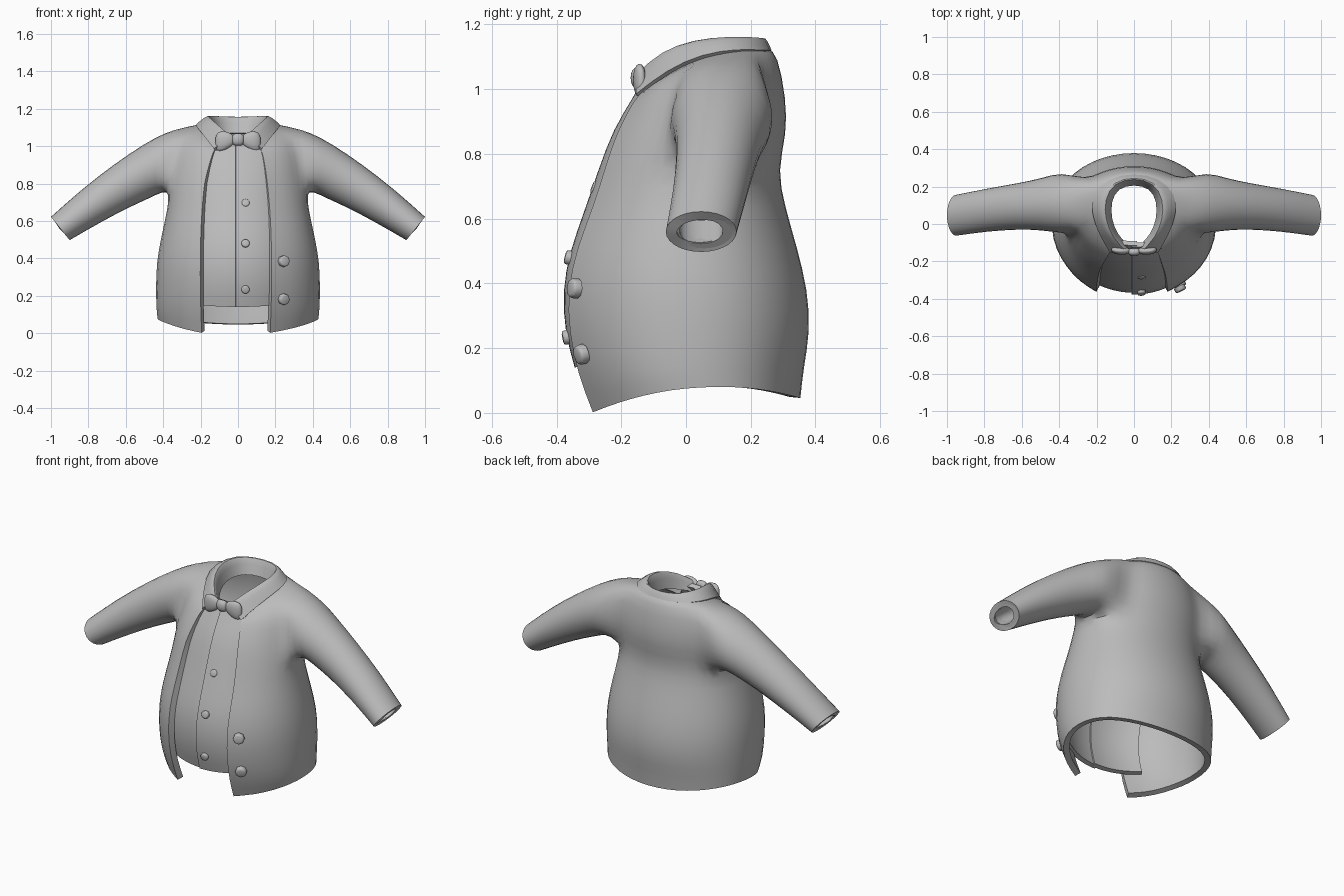
import bpy, bmesh, math
from mathutils import Vector, Matrix

if "Cube" in bpy.data.objects:
    bpy.data.objects.remove(bpy.data.objects["Cube"])

cloth = bpy.data.materials.new("grey_cloth")
cloth.diffuse_color = (0.5, 0.5, 0.5, 1)
cloth.use_nodes = True
cloth.node_tree.nodes["Principled BSDF"].inputs["Base Color"].default_value = cloth.diffuse_color


def make(name, bm, mirror=False, sub=0, thick=0.0, angle=40):
    """Turn a bmesh into a finished, smooth-shaded object."""
    bmesh.ops.recalc_face_normals(bm, faces=bm.faces)
    me = bpy.data.meshes.new(name)
    bm.to_mesh(me)
    bm.free()
    me.materials.append(cloth)
    ob = bpy.data.objects.new(name, me)
    bpy.context.collection.objects.link(ob)
    if mirror:
        m = ob.modifiers.new("mirror", 'MIRROR')
        m.use_clip = True
    if sub:
        s = ob.modifiers.new("smooth", 'SUBSURF')
        s.levels = s.render_levels = sub
        s.boundary_smooth = 'PRESERVE_CORNERS'
    if thick:
        t = ob.modifiers.new("thickness", 'SOLIDIFY')
        t.thickness, t.offset = thick, -1
    bpy.ops.object.select_all(action='DESELECT')
    ob.select_set(True)
    bpy.context.view_layer.objects.active = ob
    for mod in list(ob.modifiers):
        bpy.ops.object.modifier_apply(modifier=mod.name)
    bpy.ops.object.shade_smooth_by_angle(angle=math.radians(angle))
    return ob


def grid(bm, rows, skip=lambda r, c: False):
    """Quads between rows of points; returns the vertices."""
    vs = [[bm.verts.new(p) for p in row] for row in rows]
    for r in range(len(vs) - 1):
        for c in range(len(vs[0]) - 1):
            if not skip(r, c):
                bm.faces.new((vs[r][c], vs[r][c + 1], vs[r + 1][c + 1], vs[r + 1][c]))
    return vs


# Jacket body: z front, z back, half width, y front, y back, x of front edge, side lift
BODY = [(0.0, .045, .436, -.315, .357, .172, .062), (.12, .14, .443, -.365, .367, .177, 0),
        (.25, .25, .445, -.395, .388, .18, 0), (.38, .38, .441, -.400, .380, .18, 0),
        (.51, .51, .417, -.372, .347, .178, 0), (.64, .64, .386, -.318, .308, .172, 0),
        (.76, .75, .368, -.278, .285, .162, 0), (.86, .86, .358, -.242, .314, .15, 0),
        (.93, .97, .347, -.200, .312, .138, .01), (.98, 1.11, .305, -.168, .285, .125, .045),
        (1.0, 1.125, .18, -.14, .255, .10, .05)]
COLS = 10


def body_row(i):
    zf, zb, w, yf, yb, xe, lift = BODY[i]
    p0 = math.asin(xe / w)
    row = []
    for k in range(COLS + 1):
        p = p0 + (math.pi - p0) * k / COLS
        x = 0 if k == COLS else w * math.sin(p)
        c = math.cos(p)
        if c < 0:                       # slightly squarer back
            c = -abs(c) ** .88
        y = (yf + yb) / 2 + (yf - yb) / 2 * c
        z = zf + (zb - zf) * (1 - math.cos(p)) / 2
        z += lift * (math.sin(p) ** 2 - math.sin(p0) ** 2 * (1 - k / COLS))
        row.append((x, y, z))
    return row


# Armhole block of the body and the sleeve that grows out of it
R0, R1, C0, C1 = 6, 9, 3, 7
bm = bmesh.new()
v = grid(bm, [body_row(i) for i in range(len(BODY))],
         lambda r, c: R0 <= r < R1 and C0 <= c < C1)
loop = ([v[R1][c] for c in range(C0, C1)] + [v[r][C1] for r in range(R1, R0, -1)]
        + [v[R0][c] for c in range(C1, C0, -1)] + [v[r][C0] for r in range(R0, R1)])
# top x, top z, bottom x, bottom z, y centre, y radius
SLEEVE = [(.38, 1.078, .405, .757, .115, .170), (.51, 1.008, .47, .722, .106, .143),
          (.66, .905, .58, .675, .095, .127), (.83, .775, .74, .59, .075, .118),
          (1.0, .622, .90, .497, .047, .113)]
n = len(loop)


def sleeve_ring(b, station, scale=1.0, shift=0.0):
    tx, tz, bx, bz, yc, ry = station
    mid = Vector(((tx + bx) / 2 - shift * .77, yc, (tz + bz) / 2 + shift * .64))
    up = Vector(((tx - bx) / 2, 0, (tz - bz) / 2)) * 1.03
    ang = [math.pi / 2 - (k - 2) * 2 * math.pi / n for k in range(n)]
    return [b.verts.new(mid + (up * math.sin(a) + Vector((0, ry * math.cos(a), 0))) * scale)
            for a in ang]


def bridge(b, p, q):
    for k in range(n):
        j = (k + 1) % n
        b.faces.new((p[k], p[j], q[j], q[k]))


for station in SLEEVE:
    ring = sleeve_ring(bm, station)
    bridge(bm, loop, ring)
    loop = ring
jacket = make("jacket", bm, mirror=True, sub=1, thick=.034)
# the wearer's right front edge opens a little wider
for p in jacket.data.vertices:
    if p.co.x < 0 and p.co.y < -.08 and p.co.z < 1:
        near = max(0, min(1, 1 - (-p.co.x - .19) / .18))
        p.co.x -= .022 * near * min(1, (1 - p.co.z) / .2)

# Cuff rims: flat ring with a narrow hole, running back into the sleeve
bm = bmesh.new()
rings = [sleeve_ring(bm, SLEEVE[-1], s, d) for s, d in ((.88, .002), (.6, .002), (.66, .12))]
bridge(bm, rings[0], rings[1])
bridge(bm, rings[1], rings[2])
make("cuff_rims", bm, mirror=True)

# Shirt front: z, y at the middle, curve half width
SHIRT = [(.14, -.335, .41), (.25, -.366, .41), (.38, -.373, .41), (.50, -.350, .39),
         (.62, -.306, .36), (.75, -.262, .34), (.88, -.215, .33), (.98, -.150, .30),
         (1.05, -.115, .22)]


def shirt_panel(name, x0, x1, lift):
    b = bmesh.new()
    rows = []
    for z, y, w in SHIRT:
        f = 1 if z < .8 else 1 - (z - .8) * 2.2
        xs = [x0 + (x1 - x0) * k / 6 for k in range(7)]
        xs = [x if abs(x) < .02 else x * f for x in xs]
        rows.append([(x, (y - lift) * math.sqrt(1 - (x / w) ** 2),
                      z + .25 * x * x * (z < .2)) for x in xs])
    grid(b, rows)
    make(name, b, sub=1, thick=.026)


shirt_panel("shirt_under_panel", .015, -.265, 0)
shirt_panel("shirt_button_panel", -.012, .25, .009)

# Collar: outer lower edge, fold, inner edge from the front to the back
COLLAR = [((.128, -.155, .985), (.035, -.148, 1.062), (.035, -.11, 1.01)),
          ((.185, -.06, 1.06), (.108, -.08, 1.128), (.09, -.055, 1.03)),
          ((.228, .05, 1.11), (.15, .02, 1.163), (.122, .03, 1.06)),
          ((.224, .16, 1.125), (.155, .13, 1.172), (.122, .12, 1.07)),
          ((.135, .25, 1.12), (.105, .222, 1.168), (.088, .192, 1.07)),
          ((0, .272, 1.12), (0, .247, 1.162), (0, .212, 1.07))]
bm = bmesh.new()
rows = []
for o, t, i in COLLAR:
    o, t, i = Vector(o), Vector(t), Vector(i)
    rows.append([o, o.lerp(t, .55) + Vector((0, 0, .008)), t, t.lerp(i, .4), i])
grid(bm, rows)
make("collar", bm, mirror=True, sub=1, thick=.02)


# Bow tie: flared wings and a knot
def block(name, ends, mirror, sub):
    b = bmesh.new()
    rings = []
    for x, y, z, hy, hz in ends:
        rings.append([b.verts.new((x, y + sy * hy, z + sz * hz))
                      for sy, sz in ((-1, -1), (1, -1), (1, 1), (-1, 1))])
    for p, q in zip(rings, rings[1:]):
        for k in range(4):
            b.faces.new((p[k], p[(k + 1) % 4], q[(k + 1) % 4], q[k]))
    b.faces.new(rings[0])
    b.faces.new(rings[-1])
    make(name, b, mirror, sub, angle=60)


block("bow_wings", [(.015, -.143, 1.035, .012, .018), (.05, -.145, 1.032, .022, .048),
                    (.095, -.143, 1.025, .022, .062), (.124, -.137, 1.02, .012, .045)], True, 2)
block("bow_knot", [(-.035, -.147, 1.035, .02, .035), (0, -.152, 1.035, .024, .036),
                   (.035, -.147, 1.035, .02, .035)], False, 2)


# Buttons: short bevelled discs facing along a normal
def button(name, pos, normal, radius, depth, sides):
    b = bmesh.new()
    rot = Vector(normal).to_track_quat('Z', 'Y').to_matrix().to_4x4()
    bmesh.ops.create_cone(b, cap_ends=True, segments=sides, radius1=radius,
                          radius2=radius, depth=depth,
                          matrix=Matrix.Translation(pos) @ rot)
    nv = Vector(normal).normalized()
    top = [e for e in b.edges if all((w.co - Vector(pos)).dot(nv) > 0 for w in e.verts)]
    bmesh.ops.bevel(b, geom=top, offset=radius * .3, segments=2, affect='EDGES', profile=.5)
    make(name, b, angle=50)


for k, (y, z, nz) in enumerate([(-.280, .695, .4), (-.363, .48, .25), (-.370, .233, -.2)]):
    button(f"shirt_button_{k + 1}", (.04, y, z), (.08, -1, nz), .022, .022, 10)
for k, (y, z, nz) in enumerate([(-.346, .385, .08), (-.325, .18, -.25)]):
    button(f"jacket_button_{k + 1}", (.247, y, z), (.5, -1, nz), .031, .028, 8)
